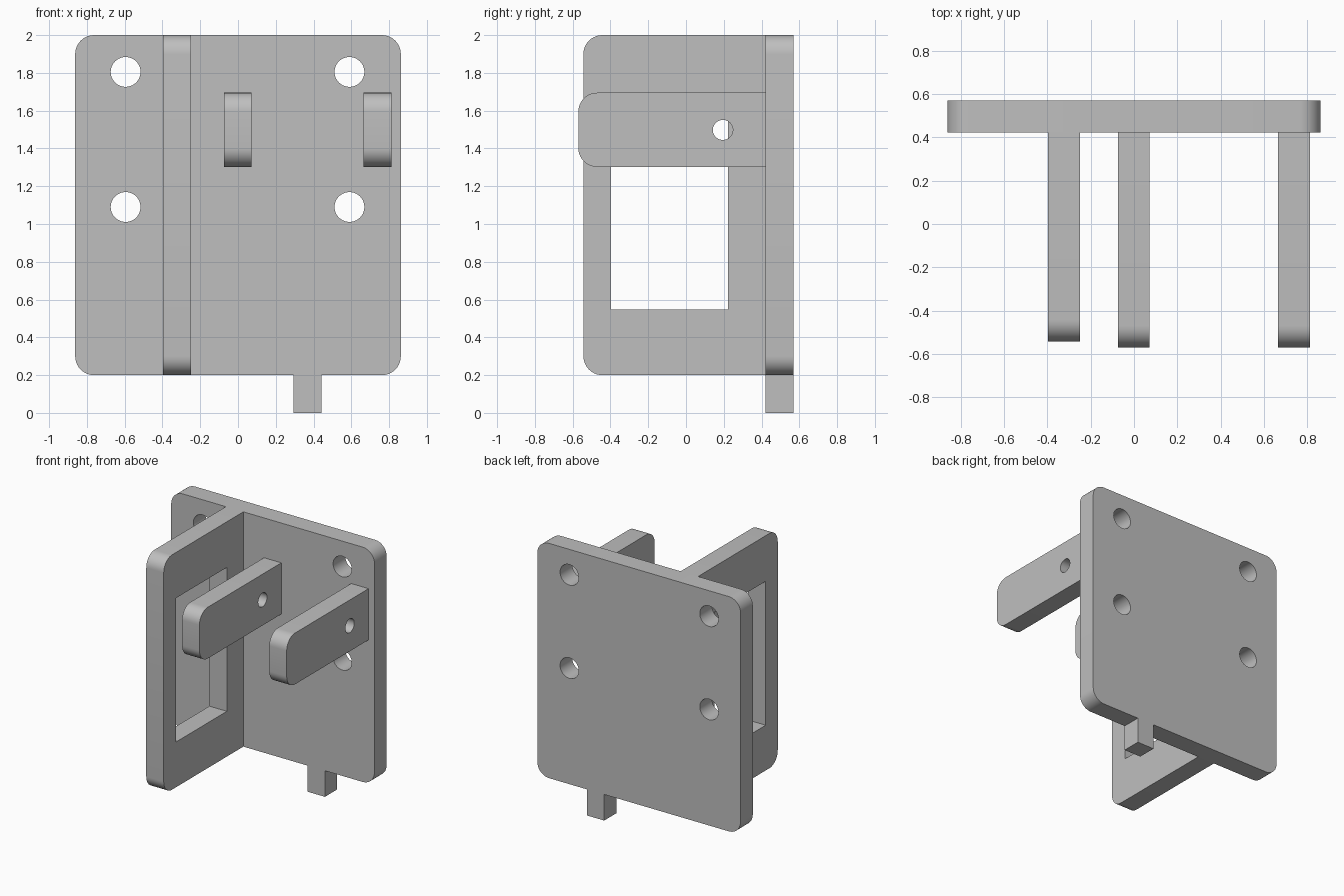
import bpy, bmesh, math

if "Cube" in bpy.data.objects:
    bpy.data.objects.remove(bpy.data.objects["Cube"])

grey = bpy.data.materials.new("plain grey")
grey.diffuse_color = (0.52, 0.52, 0.52, 1)
grey.use_nodes = True
grey.node_tree.nodes["Principled BSDF"].inputs["Base Color"].default_value = grey.diffuse_color


def arc(cx, cy, r, a0, a1, n):
    return [(cx + r * math.cos(math.radians(a0 + (a1 - a0) * i / n)),
             cy + r * math.sin(math.radians(a0 + (a1 - a0) * i / n))) for i in range(n + 1)]


def circle(cx, cy, r):
    return arc(cx, cy, r, 0, 360, 40)[:-1]


def rect(u0, u1, v0, v1, r=0.0, round_right=True):
    """Rectangle outline; the left corners, and optionally the right ones, are rounded."""
    if not r:
        return [(u0, v0), (u1, v0), (u1, v1), (u0, v1)]
    pts = arc(u0 + r, v1 - r, r, 90, 180, 10) + arc(u0 + r, v0 + r, r, 180, 270, 10)
    if round_right:
        return pts + arc(u1 - r, v0 + r, r, 270, 360, 10) + arc(u1 - r, v1 - r, r, 0, 90, 10)
    return pts + [(u1, v0), (u1, v1)]


def slab(name, loops, w0, w1, axis):
    """Extrude an outline with holes along x or y, from w0 to w1."""
    cu = bpy.data.curves.new(name, 'CURVE')
    cu.dimensions, cu.fill_mode, cu.extrude = '2D', 'BOTH', (w1 - w0) / 2
    for pts in loops:
        sp = cu.splines.new('POLY')
        sp.points.add(len(pts) - 1)
        for p, (u, v) in zip(sp.points, pts):
            p.co = (u, v, 0, 1)
        sp.use_cyclic_u = True
    tmp = bpy.data.objects.new(name + "_outline", cu)
    bpy.context.collection.objects.link(tmp)
    bpy.context.view_layer.update()
    me = bpy.data.meshes.new_from_object(tmp.evaluated_get(bpy.context.evaluated_depsgraph_get()))
    bpy.data.objects.remove(tmp)
    bm = bmesh.new()
    bm.from_mesh(me)
    bmesh.ops.remove_doubles(bm, verts=bm.verts, dist=1e-4)
    mid = (w0 + w1) / 2
    for vert in bm.verts:
        u, v, w = vert.co
        vert.co = (mid + w, u, v) if axis == 'x' else (u, mid + w, v)
    bmesh.ops.recalc_face_normals(bm, faces=bm.faces)
    bm.to_mesh(me)
    bm.free()
    me.materials.clear()
    me.materials.append(grey)
    ob = bpy.data.objects.new(name, me)
    bpy.context.collection.objects.link(ob)
    bpy.ops.object.select_all(action='DESELECT')
    ob.select_set(True)
    bpy.context.view_layer.objects.active = ob
    bpy.ops.object.shade_smooth_by_angle(angle=math.radians(30))


BACK, FRONT = 0.57, 0.422

# back plate with four bolt holes
bolts = [circle(x, z, 0.079) for x in (-0.595, 0.59) for z in (1.09, 1.805)]
slab("back_plate", [rect(-0.862, 0.862, 0.2, 2.0, 0.1)] + bolts, FRONT, BACK, 'y')

# upright fin with a rectangular window
slab("window_fin", [rect(-0.543, FRONT, 0.2, 2.0, 0.1, False),
                    rect(-0.397, 0.222, 0.547, 1.65)], -0.398, -0.25, 'x')

# two arms with pin holes
for side, x in (("left", -0.075), ("right", 0.665)):
    slab(side + "_arm", [rect(-0.57, FRONT, 1.302, 1.695, 0.1, False),
                         circle(0.195, 1.498, 0.053)], x, x + 0.147, 'x')

# locating peg under the plate
slab("bottom_peg", [rect(0.295, 0.442, 0.0, 0.2)], FRONT, BACK, 'y')
